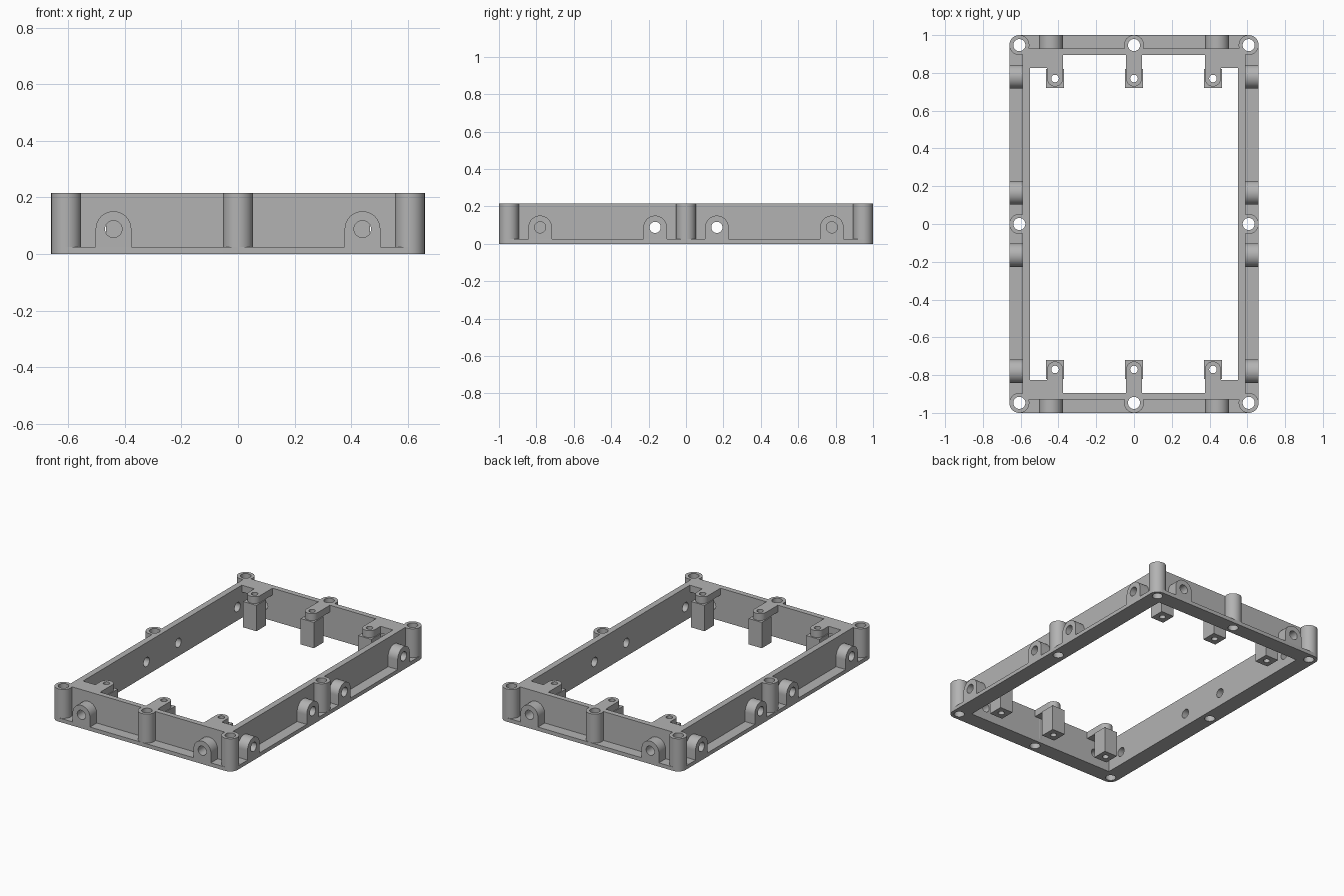
import bpy, bmesh, math

if "Cube" in bpy.data.objects:
    bpy.data.objects.remove(bpy.data.objects["Cube"])

H = 0.215                    # overall height
FL = 0.025                   # base flange thickness
PX, PY, PR = 0.607, 0.947, 0.053   # post centres and radius
IX, IY = 0.55, 0.895         # inner opening half sizes
WX, WY = 0.59, 0.93          # outer face of the thin wall

grey = bpy.data.materials.new("plain grey")
grey.diffuse_color = (0.45, 0.45, 0.45, 1)
grey.use_nodes = True
grey.node_tree.nodes["Principled BSDF"].inputs["Base Color"].default_value = grey.diffuse_color


def arc(cx, cy, r, a0, a1, n):
    return [(cx + r * math.cos(math.radians(a0 + (a1 - a0) * i / n)),
             cy + r * math.sin(math.radians(a0 + (a1 - a0) * i / n))) for i in range(n + 1)]


def circle(cx, cy, r, n=40):
    return arc(cx, cy, r, 0, 360, n)[:-1]


def rect(x0, x1, y0, y1):
    return [(x0, y0), (x1, y0), (x1, y1), (x0, y1)]


def prism(name, pts, lo, hi, axis='Z'):
    """Extrude a closed profile from lo to hi along an axis."""
    put = {'Z': lambda u, v, h: (u, v, h),
           'Y': lambda u, v, h: (u, h, v),
           'X': lambda u, v, h: (h, u, v)}[axis]
    bm = bmesh.new()
    a = [bm.verts.new(put(u, v, lo)) for u, v in pts]
    b = [bm.verts.new(put(u, v, hi)) for u, v in pts]
    bm.faces.new(a)
    bm.faces.new(b)
    for i in range(len(pts)):
        j = (i + 1) % len(pts)
        bm.faces.new((a[i], a[j], b[j], b[i]))
    bmesh.ops.recalc_face_normals(bm, faces=bm.faces)
    me = bpy.data.meshes.new(name)
    bm.to_mesh(me)
    bm.free()
    me.materials.append(grey)
    ob = bpy.data.objects.new(name, me)
    bpy.context.scene.collection.objects.link(ob)
    return ob


def cut(ob, cutters):
    """Bore the cutters out of an object and keep the result."""
    for c in cutters:
        m = ob.modifiers.new("bore", 'BOOLEAN')
        m.operation = 'DIFFERENCE'
        m.solver = 'EXACT'
        m.object = c
    bpy.context.view_layer.update()
    dg = bpy.context.evaluated_depsgraph_get()
    me = bpy.data.meshes.new_from_object(ob.evaluated_get(dg))
    ob.modifiers.clear()
    ob.data = me


parts, cutters = [], []

# Screw posts at the corners and mid sides
posts = [(sx * PX, sy * PY) for sx in (-1, 0, 1) for sy in (-1, 0, 1) if sx or sy]
post_bores = []
for x, y in posts:
    bore = prism("post_bore", circle(x, y, 0.032), -0.1, H + 0.1)
    post_bores.append(bore)
    post = prism("screw_post", circle(x, y, PR), FL, H)
    parts.append((post, [bore]))

# Arched side lugs with horizontal holes
LZ, LR, HR = 0.088, 0.063, 0.03
lug_bores = []


def lug(axis, u, side):
    wall, outer = (WY, 1.0) if axis == 'Y' else (WX, 0.66)
    profile = [(u - LR, FL), (u + LR, FL)] + arc(u, LZ, LR, 0, 180, 24)
    lo, hi = sorted((side * (wall - 0.002), side * outer))
    body = prism("side_lug", profile, lo, hi, axis)
    lo, hi = sorted((side * (wall - 0.06), side * (outer + 0.05)))
    bore = prism("lug_bore", circle(u, LZ, HR, 32), lo, hi, axis)
    lug_bores.append(bore)
    parts.append((body, [bore]))


for side in (-1, 1):
    for x in (-0.44, 0.44):
        lug('Y', x, side)
    for y in (-0.78, -0.165, 0.165, 0.78):
        lug('X', y, side)

# Base flange with rounded corners, and the thin wall standing on it
opening = prism("opening", rect(-IX, IX, -IY, IY), -0.1, H + 0.1)
outline = (arc(PX, PY, PR, 0, 90, 10) + arc(-PX, PY, PR, 90, 180, 10)
           + arc(-PX, -PY, PR, 180, 270, 10) + arc(PX, -PY, PR, 270, 360, 10))
parts.append((prism("base_flange", outline, 0, FL), [opening] + post_bores))
parts.append((prism("frame_wall", rect(-WX, WX, -WY, WY), FL, H),
              [opening] + post_bores + lug_bores))

# Inner mounting blocks hung from tabs at both ends
BX, BY, BT = 0.418, 0.77, 0.17
block_bores = []
for s in (-1, 1):
    for x in (-BX, 0, BX):
        bore = prism("block_bore", circle(x, s * BY, 0.02, 24), -0.1, H + 0.1)
        block_bores.append(bore)
        block = prism("mounting_block",
                      rect(x - 0.048, x + 0.048, *sorted((s * 0.72, s * 0.82))), 0, BT)
        tab = [(px, s * py) for px, py in
               [(x + 0.042, IY), (x - 0.042, IY)] + arc(x, BY, 0.042, 180, 360, 20)]
        neck = prism("mounting_tab", tab, BT, H)
        parts += [(block, [bore]), (neck, [bore])]
    # Corner gussets beside the outer tabs
    for sx in (-1, 1):
        prism("corner_gusset", rect(*sorted((sx * (BX + 0.042), sx * IX)),
                                    *sorted((s * 0.825, s * IY))), BT, H)

# Bore everything, then remove the helpers
for ob, cs in parts:
    cut(ob, cs)
for c in post_bores + lug_bores + block_bores + [opening]:
    bpy.data.objects.remove(c)

# Smooth the round surfaces, keep the edges sharp
bpy.ops.object.select_all(action='DESELECT')
for ob in bpy.context.scene.objects:
    ob.select_set(True)
    bpy.context.view_layer.objects.active = ob
bpy.ops.object.shade_smooth_by_angle(angle=math.radians(30))
